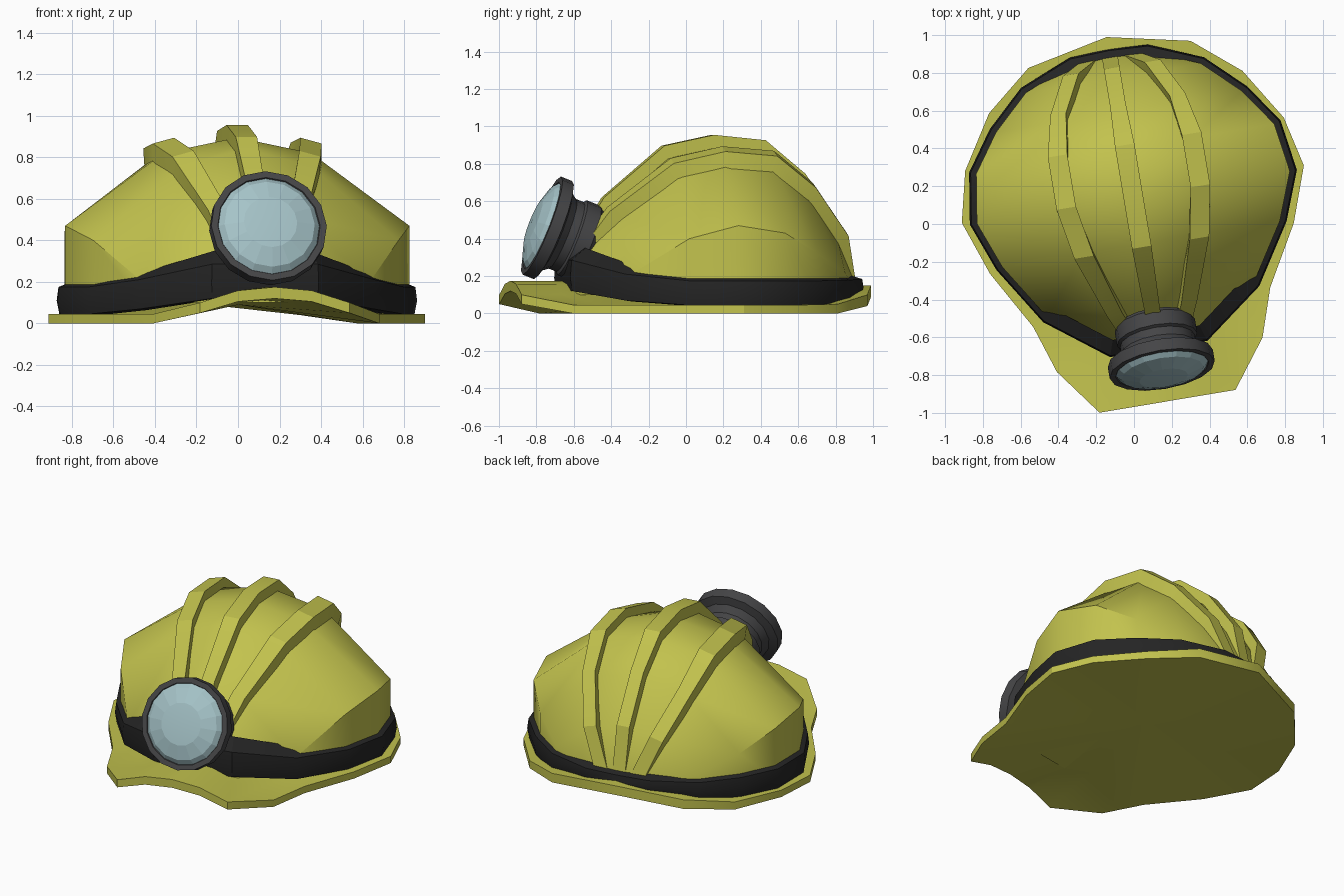
import bpy, bmesh, math
from mathutils import Matrix, Vector

if "Cube" in bpy.data.objects:
    bpy.data.objects.remove(bpy.data.objects["Cube"])


def material(name, rgb):
    m = bpy.data.materials.new(name)
    m.use_nodes = True
    m.diffuse_color = (*rgb, 1)
    m.node_tree.nodes["Principled BSDF"].inputs["Base Color"].default_value = (*rgb, 1)
    return m


yellow = material("helmet yellow", (0.54, 0.54, 0.075))
black = material("band black", (0.018, 0.018, 0.018))
grey = material("lamp grey", (0.06, 0.06, 0.063))
glass = material("lens pale blue", (0.38, 0.55, 0.58))

# The whole hat is turned slightly to one side
TURN = Matrix.Rotation(math.radians(9.5), 4, "Z") @ Matrix.Translation((0.02, 0, 0))


def loft(name, rings, mat, place=TURN, start=None, end=None, angle=30, capped=True):
    """Skin closed rings; cap each end with a fan to a point, or a flat face."""
    bm = bmesh.new()
    rows = [[bm.verts.new(p) for p in ring] for ring in rings]
    n = len(rows[0])
    for a, b in zip(rows, rows[1:]):
        for i in range(n):
            j = (i + 1) % n
            bm.faces.new((a[i], a[j], b[j], b[i]))
    if capped:
        for row, tip in ((rows[0], start), (rows[-1], end)):
            if tip is None:
                bm.faces.new(row)
            else:
                c = bm.verts.new(tip)
                for i in range(n):
                    bm.faces.new((row[i], row[(i + 1) % n], c))
    bmesh.ops.recalc_face_normals(bm, faces=bm.faces)
    me = bpy.data.meshes.new(name)
    bm.to_mesh(me)
    bm.free()
    me.materials.append(mat)
    ob = bpy.data.objects.new(name, me)
    bpy.context.collection.objects.link(ob)
    ob.matrix_world = place
    bpy.ops.object.select_all(action="DESELECT")
    ob.select_set(True)
    bpy.context.view_layer.objects.active = ob
    bpy.ops.object.shade_smooth_by_angle(angle=math.radians(angle))
    return ob


def mirror(half):
    """Complete a front-to-back half outline with its mirror image."""
    return half + [(-p[0], *p[1:]) for p in reversed(half) if p[0] > 0]


def scaled(x, y, k, mid=0.12):
    return x * k, mid + (y - mid) * k


# Brim: half width, depth, underside height, top height
brim = mirror([
    (0, -.955, .12, .175), (.18, -.955, .105, .158), (.365, -.955, .05, .1),
    (.552, -.705, 0, .045), (.636, -.45, 0, .045), (.815, -.135, 0, .045),
    (.918, .157, 0, .045), (.855, .425, 0, .045), (.68, .705, 0, .05),
    (.435, .907, .04, .1), (0, 1, .09, .15)])
loft("brim", [
    [(x, y, lo) for x, y, lo, hi in brim],
    [(x, y, hi) for x, y, lo, hi in brim],
    [(*scaled(x, y, .78), hi) for x, y, lo, hi in brim]],
    yellow, start=(0, .1, .09), end=(0, .1, .16))

# Shell stations: depth, half width, wall height, rib offset, rib height, crown height
stations = [
    (-.64, .25, .12, .12, .3, .32), (-.41, .555, .2, .2, .52, .58),
    (-.11, .745, .4, .31, .76, .84), (.14, .84, .47, .36, .82, .895),
    (.4, .8, .43, .36, .8, .87), (.6, .66, .32, .32, .64, .7),
    (.78, .47, .22, .22, .4, .44), (.89, .2, .12, .12, .18, .2)]
loft("shell", [
    [(-w, v, .1), (-w, v, wall), (-r, v, side), (0, v, crown),
     (r, v, side), (w, v, wall), (w, v, .1)]
    for v, w, wall, r, side, crown in stations], yellow, angle=38)

# Three raised ribs running front to back, with upright sides
for name, s in (("right_rib", -1), ("crown_rib", 0), ("left_rib", 1)):
    rings = []
    for i, (v, w, wall, r, side, crown) in enumerate(stations):
        lift = 0 if i in (0, len(stations) - 1) else .06
        base = Vector((s * r, v, side if s else crown))
        out = Vector((0, v - .12, base.z - .1)).normalized()
        across = Vector((1, 0, -.27 * s)) * (.052 if 1 < i < 5 else .042)
        top, low = base + out * lift, base - out * .05
        rings.append([low - across, top - across, top + across, low + across])
    loft(name, rings, yellow, angle=20)

# Dark band around the foot of the shell, rising at the front
foot = mirror([(0, -.645)] + [(w, v) for v, w, *_ in stations] + [(0, .9)])


def clamp(t):
    return max(0, min(1, t))


def band_ring(k, z, front, back):
    return [(*scaled(x, y, k),
             z + front * clamp((-.3 - y) / .34) + back * clamp((y - .7) / .2))
            for x, y in foot]


loft("band", [band_ring(.95, .04, .075, .065), band_ring(1.03, .045, .075, .065),
              band_ring(1.045, .11, .08, .03), band_ring(1.035, .175, .11, .01),
              band_ring(.93, .21, .14, 0)], black, capped=False)

# Head lamp, tilted upward; its own z axis points out of the lens
SIDES = 16
lamp_place = (TURN @ Matrix.Translation((0, -.785, .47))
              @ Matrix.Rotation(math.radians(68.5), 4, "X"))


def circle(r, z):
    return [(r * math.cos(math.tau * i / SIDES), r * math.sin(math.tau * i / SIDES), z)
            for i in range(SIDES)]


loft("lamp_housing", [circle(r, z) for r, z in (
    (.2, -.275), (.215, -.255), (.215, -.175), (.2, -.165), (.2, -.12),
    (.23, -.08), (.282, -.065), (.282, 0), (.25, 0), (.24, -.02))],
    grey, lamp_place)
loft("lamp_lens", [circle(.25, -.01), circle(.22, .02), circle(.13, .05)],
     glass, lamp_place, end=(0, 0, .06), angle=5)
